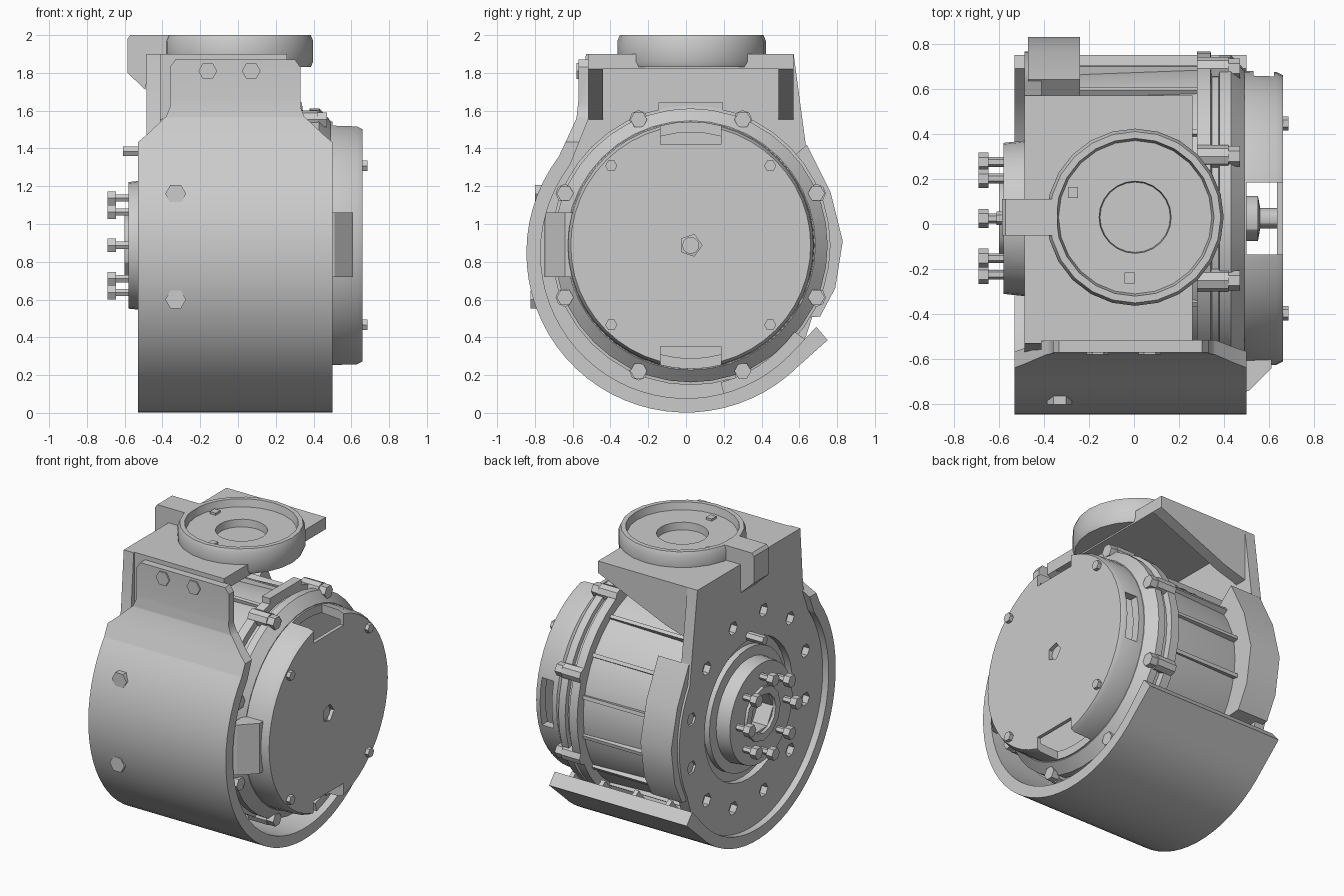
import bpy, bmesh
from math import sin, cos, pi, radians, sqrt

if "Cube" in bpy.data.objects:
    bpy.data.objects.remove(bpy.data.objects["Cube"])

GREY = (0.6, 0.6, 0.6, 1)
mat = bpy.data.materials.new("plain grey")
mat.use_nodes = True
mat.diffuse_color = GREY
mat.node_tree.nodes["Principled BSDF"].inputs["Base Color"].default_value = GREY

HUB = (0.025, 0.887)    # motor axis, as (y, z)
SHELL = (0.0, 0.847)    # cover axis, as (y, z)


def place(axis, a, p, q):
    return {"x": (a, p, q), "y": (p, a, q), "z": (p, q, a)}[axis]


def finish(name, bm):
    bmesh.ops.recalc_face_normals(bm, faces=bm.faces)
    me = bpy.data.meshes.new(name)
    bm.to_mesh(me)
    bm.free()
    me.materials.append(mat)
    ob = bpy.data.objects.new(name, me)
    bpy.context.collection.objects.link(ob)
    return ob


def prisms(name, outlines, axis, a0, a1):
    """Extrude each outline along an axis, all in one object."""
    bm = bmesh.new()
    for pts in outlines:
        lo = [bm.verts.new(place(axis, a0, *p)) for p in pts]
        hi = [bm.verts.new(place(axis, a1, *p)) for p in pts]
        bm.faces.new(lo)
        bm.faces.new(hi[::-1])
        for i in range(len(pts)):
            j = (i + 1) % len(pts)
            bm.faces.new((lo[i], lo[j], hi[j], hi[i]))
    return finish(name, bm)


def prism(name, pts, axis, a0, a1):
    return prisms(name, [pts], axis, a0, a1)


def lathe(name, prof, c, axis="x", seg=40):
    """Spin a closed (position, radius) profile round an axis through c."""
    bm = bmesh.new()
    rings = []
    for a, r in prof:
        if r == 0:
            rings.append([bm.verts.new(place(axis, a, *c))] * seg)
        else:
            rings.append([bm.verts.new(place(axis, a, *p)) for p in ngon(c, r, seg)])
    for A, B in zip(rings, rings[1:] + rings[:1]):
        for i in range(seg):
            j = (i + 1) % seg
            vs = list(dict.fromkeys((A[i], A[j], B[j], B[i])))
            if len(vs) > 2:
                bm.faces.new(vs)
    return finish(name, bm)


def polar(c, r, deg):
    return (c[0] + r * cos(radians(deg)), c[1] + r * sin(radians(deg)))


def arc(c, r, d0, d1, n):
    return [polar(c, r, d0 + (d1 - d0) * i / (n - 1)) for i in range(n)]


def ngon(c, r, n=6):
    return arc(c, r, 0, 360 - 360 / n, n)


def rect(p0, p1, q0, q1):
    return [(p0, q0), (p1, q0), (p1, q1), (p0, q1)]


def radial_box(c, r0, r1, half, deg):
    """Rectangle pointing outward from c at the given angle."""
    t = radians(deg)
    return [(c[0] + r * cos(t) - w * sin(t), c[1] + r * sin(t) + w * cos(t))
            for r, w in ((r0, -half), (r1, -half), (r1, half), (r0, half))]


def carve(ob, tool, operation="DIFFERENCE"):
    mod = ob.modifiers.new("carve", "BOOLEAN")
    mod.operation = operation
    mod.solver = "EXACT"
    mod.object = tool
    with bpy.context.temp_override(object=ob, active_object=ob, selected_objects=[ob]):
        bpy.ops.object.modifier_apply(modifier=mod.name)
    bpy.data.objects.remove(tool)


# Curved front and bottom cover with a straight rear lip, and fins inside it
prism("cover_shell", arc(SHELL, 0.845, -217, -45, 34) + [(0.75, 0.385), (0.69, 0.455)]
      + arc(SHELL, 0.77, -45, -217, 34), "x", -0.53, 0.5)
for i, x in enumerate((-0.3, -0.05, 0.2, 0.42)):
    prism(f"cover_fin_{i}", arc(SHELL, 0.79, -75, -36, 8) + arc(SHELL, 0.71, -36, -75, 8), "x", x, x + 0.03)

# Upright tab rising from the cover, narrowed by its outline
tab = prism("cover_tab", [(-0.675, 1.355), (-0.63, 1.45), (-0.58, 1.56), (-0.57, 1.65), (-0.57, 1.87),
                          (-0.515, 1.87), (-0.515, 1.56), (-0.615, 1.31)], "x", -0.53, 0.5)
half = [(0.53, 1.2), (0.53, 1.42), (0.46, 1.48), (0.365, 1.57), (0.345, 1.62), (0.345, 1.83), (0.31, 1.88)]
carve(tab, prism("tab_outline", [(x - 0.015, z) for x, z in half] + [(-x - 0.015, z) for x, z in half[::-1]],
                 "y", -0.9, -0.3), "INTERSECT")
prisms("tab_bolts", [ngon((x, 1.81), 0.05) for x in (-0.16, 0.07)], "y", -0.58, -0.56)
for i, z in enumerate((1.16, 0.6)):
    y = -sqrt(0.845 ** 2 - (z - SHELL[1]) ** 2)
    prism(f"cover_bolt_{i}", ngon((-0.33, z), 0.055), "y", y - 0.015, y + 0.05)

# Side mounting plate with a tall squared top, bolt holes and a round recess
plate = prism("side_plate", [(0.57, 1.9), (-0.53, 1.9), (-0.56, 1.5)] + arc(SHELL, 0.775, 142, 325, 32)
              + arc(HUB, 0.74, 332, 392, 12) + [(0.63, 1.45)], "x", -0.485, -0.41)
holes = [ngon(polar(HUB, 0.63, 15 + 30 * i), 0.045) for i in range(12)]
carve(plate, prisms("plate_cutter", holes + [ngon(HUB, 0.47, 40)], "x", -0.6, -0.44))
prism("plate_pin", ngon((0.025, 1.385), 0.03), "x", -0.61, -0.46)

# Output hub with a hexagonal bore and a ring of bolts
hub = lathe("output_hub", [(-0.42, 0.0), (-0.42, 0.41), (-0.48, 0.41), (-0.485, 0.345), (-0.58, 0.335),
                           (-0.58, 0.0)], HUB, seg=32)
carve(hub, prism("hub_bore", ngon(HUB, 0.13), "x", -0.7, -0.47))
lathe("hub_collar", [(-0.57, 0.13), (-0.6, 0.13), (-0.6, 0.18), (-0.57, 0.18)], HUB, seg=12)
spots = [polar(HUB, 0.25, 45 * i) for i in range(8)]
prisms("hub_bolt_stems", [ngon(s, 0.022) for s in spots], "x", -0.66, -0.57)
prisms("hub_bolt_heads", [ngon(s, 0.042) for s in spots], "x", -0.69, -0.645)

# Motor body with long ribs and a rear boss
lathe("motor_body", [(-0.43, 0.0), (-0.43, 0.62), (-0.23, 0.655), (0.3, 0.675), (0.3, 0.0)], HUB)
prisms("body_ribs", [radial_box(HUB, 0.6, 0.69, 0.012, 11.25 + 22.5 * i) for i in range(16)], "x", -0.42, 0.3)
prism("rear_boss", [(0.58, 0.5), (0.71, 0.51), (0.79, 0.66), (0.83, 0.91), (0.765, 1.17), (0.64, 1.42),
                    (0.5, 1.3)], "x", -0.47, -0.24)

# Double joint flange and its bolts
lathe("joint_flange", [(0.28, 0.0), (0.28, 0.74), (0.34, 0.74), (0.345, 0.7), (0.375, 0.7), (0.38, 0.725),
                       (0.43, 0.725), (0.49, 0.66), (0.49, 0.0)], HUB)
ring = [polar(HUB, 0.72, 22.5 + 45 * i) for i in range(8)]
prisms("joint_lugs", [ngon(s, 0.05, 8) for s in ring], "x", 0.28, 0.42)
prisms("joint_bolts", [ngon(s, 0.045) for s in ring], "x", 0.4, 0.47)
prism("joint_top_pad", radial_box(HUB, 0.68, 0.757, 0.17, 90), "x", 0.28, 0.34)

# Hollow end cap with open top and bottom windows, a rear slot, a spindle and a socket
cap = lathe("end_cap", [(0.48, 0.655), (0.63, 0.65), (0.66, 0.635), (0.66, 0.0), (0.635, 0.0),
                        (0.635, 0.59), (0.48, 0.6)], HUB, seg=48)
carve(cap, prisms("cap_windows", [radial_box(HUB, 0.535, 0.8, 0.16, a) for a in (90, 270)], "x", 0.5, 0.7))
carve(cap, prism("cap_slot", radial_box(HUB, 0.56, 0.8, 0.16, 0), "x", 0.53, 0.62))
carve(cap, prism("cap_socket", ngon(HUB, 0.06, 5), "x", 0.6, 0.7))
prism("front_terminal", [(0.47, -0.58), (0.47, -0.75), (0.51, -0.74), (0.61, -0.64), (0.61, -0.58)],
      "z", 0.72, 1.06)
lathe("spindle", [(0.48, 0.0), (0.48, 0.1), (0.55, 0.1), (0.56, 0.045), (0.64, 0.045), (0.64, 0.0)], HUB, seg=12)
prisms("cap_bolts", [ngon(polar(HUB, 0.595, 45 + 90 * i), 0.032) for i in range(4)], "x", 0.6, 0.685)

# Top bracket with sloped side gussets
prism("bracket_top", rect(-0.485, 0.26, -0.52, 0.57), "z", 1.82, 1.9)
gusset = [(-0.48, 1.9), (0.26, 1.9), (0.26, 1.82), (-0.25, 1.6), (-0.45, 1.54)]
for name, y in (("front_gusset", -0.52), ("rear_gusset", 0.49)):
    prism(name, gusset, "y", y, y + 0.08)

# Round turret on top with a recess, a socket and a side tab
CENTRE = (0.005, 0.03)
lathe("turret", [(1.83, 0.15), (1.83, 0.38), (1.86, 0.393), (1.97, 0.393), (2.0, 0.38), (2.0, 0.35),
                 (1.95, 0.34), (1.95, 0.16)], CENTRE, "z", 24)
prisms("turret_screws", [rect(x - 0.022, x + 0.022, y - 0.025, y + 0.025)
                         for x, y in ((-0.27, 0.14), (-0.02, -0.24))], "z", 1.94, 1.965)
prism("turret_tab", [(-0.34, 2.0), (-0.57, 2.0), (-0.585, 1.98), (-0.585, 1.8), (-0.49, 1.71), (-0.47, 1.85),
                     (-0.34, 1.85)], "y", -0.05, 0.11)

# Smooth round faces while keeping hard edges
bpy.ops.object.select_all(action="DESELECT")
for ob in bpy.context.collection.objects:
    if ob.type == "MESH" and mat.name in ob.data.materials:
        ob.select_set(True)
        bpy.context.view_layer.objects.active = ob
bpy.ops.object.shade_smooth_by_angle(angle=pi / 6)
